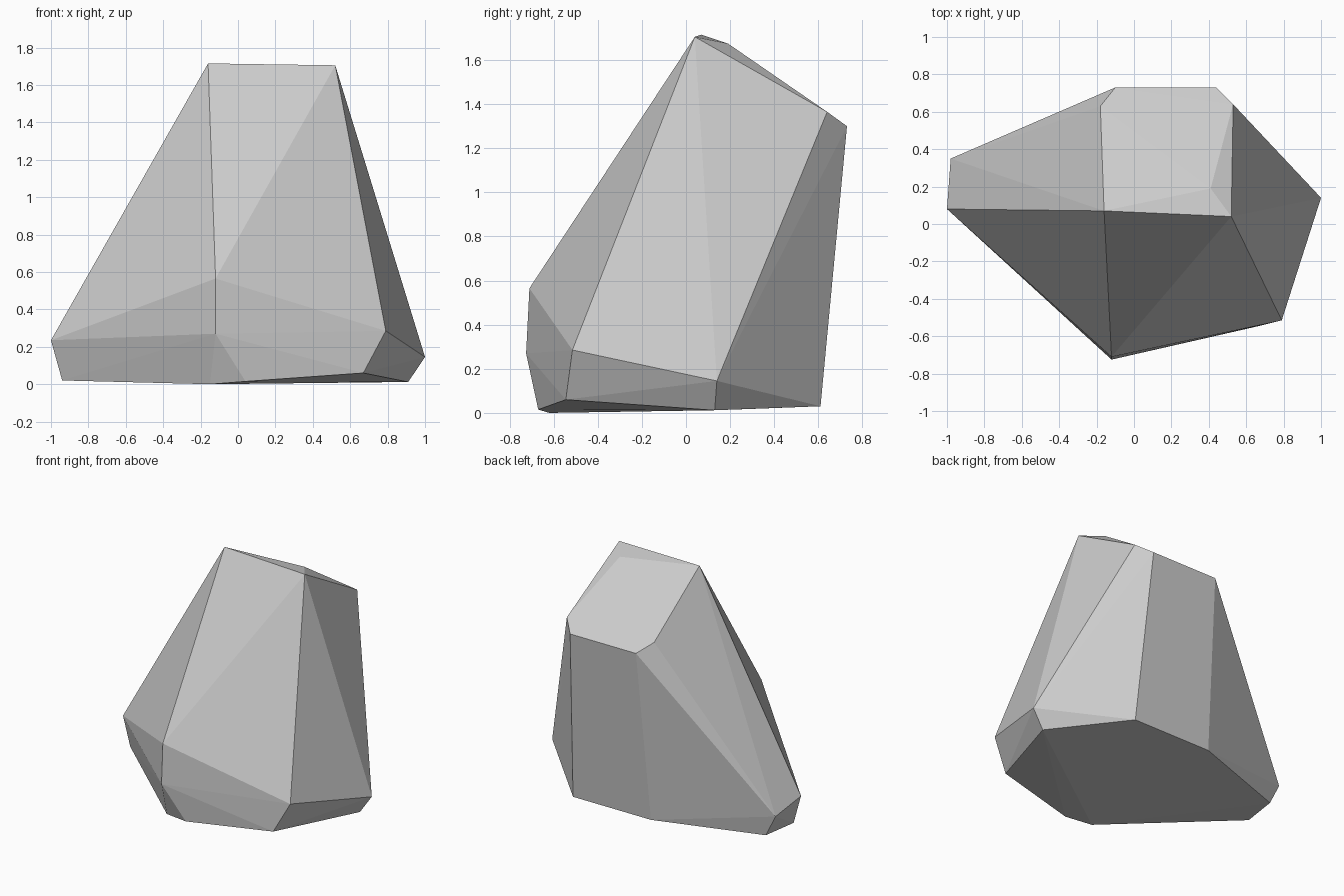
import bpy
import bmesh

# Remove the default cube
default_cube = bpy.data.objects.get("Cube")
if default_cube:
    bpy.data.objects.remove(default_cube, do_unlink=True)


def make_material(name, colour):
    material = bpy.data.materials.new(name)
    material.use_nodes = True
    material.diffuse_color = colour
    shader = material.node_tree.nodes["Principled BSDF"]
    shader.inputs["Base Color"].default_value = colour
    shader.inputs["Roughness"].default_value = 0.9
    return material


def make_hull(name, rings, material):
    """Wrap the corner rings in a convex, flat-shaded skin."""
    bm = bmesh.new()
    for ring in rings:
        for corner in ring:
            bm.verts.new(corner)
    result = bmesh.ops.convex_hull(bm, input=bm.verts[:], use_existing_faces=False)
    leftovers = set(result["geom_interior"]) | set(result["geom_unused"])
    loose = [item for item in leftovers if isinstance(item, bmesh.types.BMVert)]
    bmesh.ops.delete(bm, geom=loose, context="VERTS")
    bmesh.ops.recalc_face_normals(bm, faces=bm.faces[:])
    for face in bm.faces:
        face.smooth = False
    mesh = bpy.data.meshes.new(name)
    bm.to_mesh(mesh)
    bm.free()
    mesh.materials.append(material)
    rock = bpy.data.objects.new(name, mesh)
    bpy.context.collection.objects.link(rock)
    return rock


# Sloping crown, higher at the front
crown = [
    (-.16, .07, 1.715), (.52, .04, 1.705), (.41, .19, 1.675),
    (.53, .64, 1.365), (.44, .73, 1.3), (-.1, .73, 1.3), (-.18, .63, 1.365),
]

# Widest corners around the lower body
shoulder = [
    (-1, .08, .235), (-.98, .35, .18), (-.12, -.71, .565),
    (-.12, -.725, .27), (.79, -.515, .285), (1, .14, .145),
]

# Chipped foot
foot = [
    (-.94, .08, .02), (-.9, .35, .02), (-.14, .61, .03), (.5, .61, .03),
    (.91, .13, .012), (.67, -.545, .06), (.04, -.67, .015), (-.15, -.62, 0),
]

stone_grey = make_material("stone grey", (.6, .6, .6, 1))
make_hull("rock", [crown, shoulder, foot], stone_grey)
